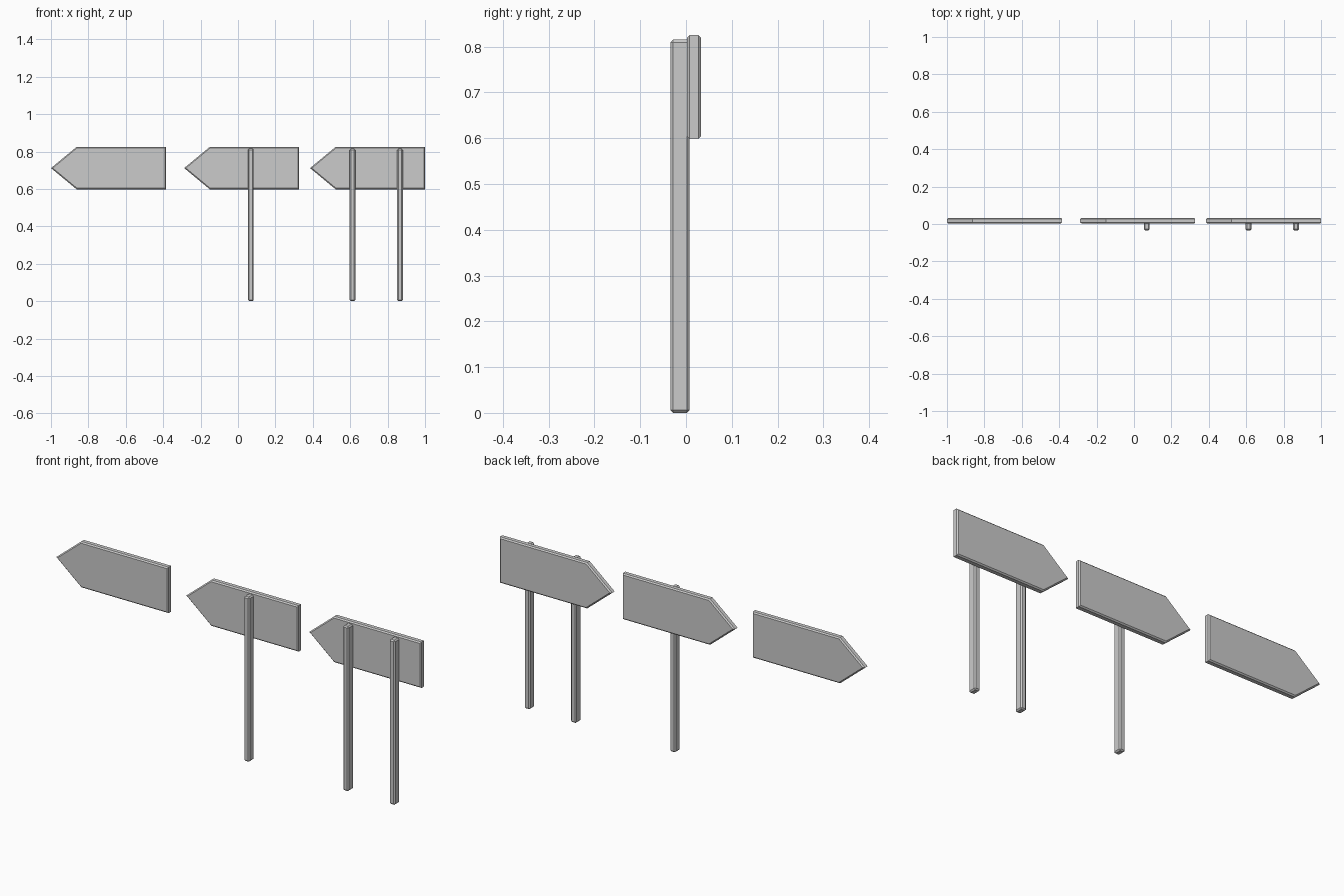
import bpy, bmesh

if "Cube" in bpy.data.objects:
    bpy.data.objects.remove(bpy.data.objects["Cube"])

BEVEL = 0.006


def finish(name, bm, edges):
    # Chamfer the chosen edges and make a flat-shaded object
    bmesh.ops.bevel(bm, geom=edges, offset=BEVEL, offset_type='OFFSET',
                    segments=1, profile=0.5, affect='EDGES')
    bmesh.ops.recalc_face_normals(bm, faces=bm.faces)
    mesh = bpy.data.meshes.new(name)
    bm.to_mesh(mesh)
    bm.free()
    obj = bpy.data.objects.new(name, mesh)
    bpy.context.collection.objects.link(obj)
    return obj


def board(name, x0, y0=0.002, y1=0.033, z0=0.598, z1=0.825):
    # Arrow-shaped panel pointing to -x, chamfered around both faces
    x1, shoulder, zm = x0 + 0.615, x0 + 0.137, (z0 + z1) / 2
    outline = [(x0, zm), (shoulder, z0), (x1, z0), (x1, z1), (shoulder, z1)]
    bm = bmesh.new()
    face = bm.faces.new([bm.verts.new((x, y0, z)) for x, z in outline])
    out = bmesh.ops.extrude_face_region(bm, geom=[face], use_keep_orig=True)
    verts = [v for v in out['geom'] if isinstance(v, bmesh.types.BMVert)]
    bmesh.ops.translate(bm, vec=(0, y1 - y0, 0), verts=verts)
    rim = [e for e in bm.edges if abs(e.verts[0].co.y - e.verts[1].co.y) < 1e-5]
    return finish(name, bm, rim)


def post(name, x, width=0.03, y0=-0.034, y1=0.008, height=0.815):
    # Square post standing in front of the panel
    bm = bmesh.new()
    bmesh.ops.create_cube(bm, size=1)
    bmesh.ops.scale(bm, vec=(width, y1 - y0, height), verts=bm.verts)
    bmesh.ops.translate(bm, vec=(x, (y0 + y1) / 2, height / 2), verts=bm.verts)
    return finish(name, bm, list(bm.edges))


# Three signs: no post, one post, two posts
signs = {"plain": (-1.0, []),
         "single_post": (-0.288, [0.069]),
         "double_post": (0.385, [0.612, 0.866])}
for label, (x0, posts) in signs.items():
    board(f"{label}_sign_board", x0)
    for i, x in enumerate(posts, 1):
        post(f"{label}_sign_leg_{i}", x)
